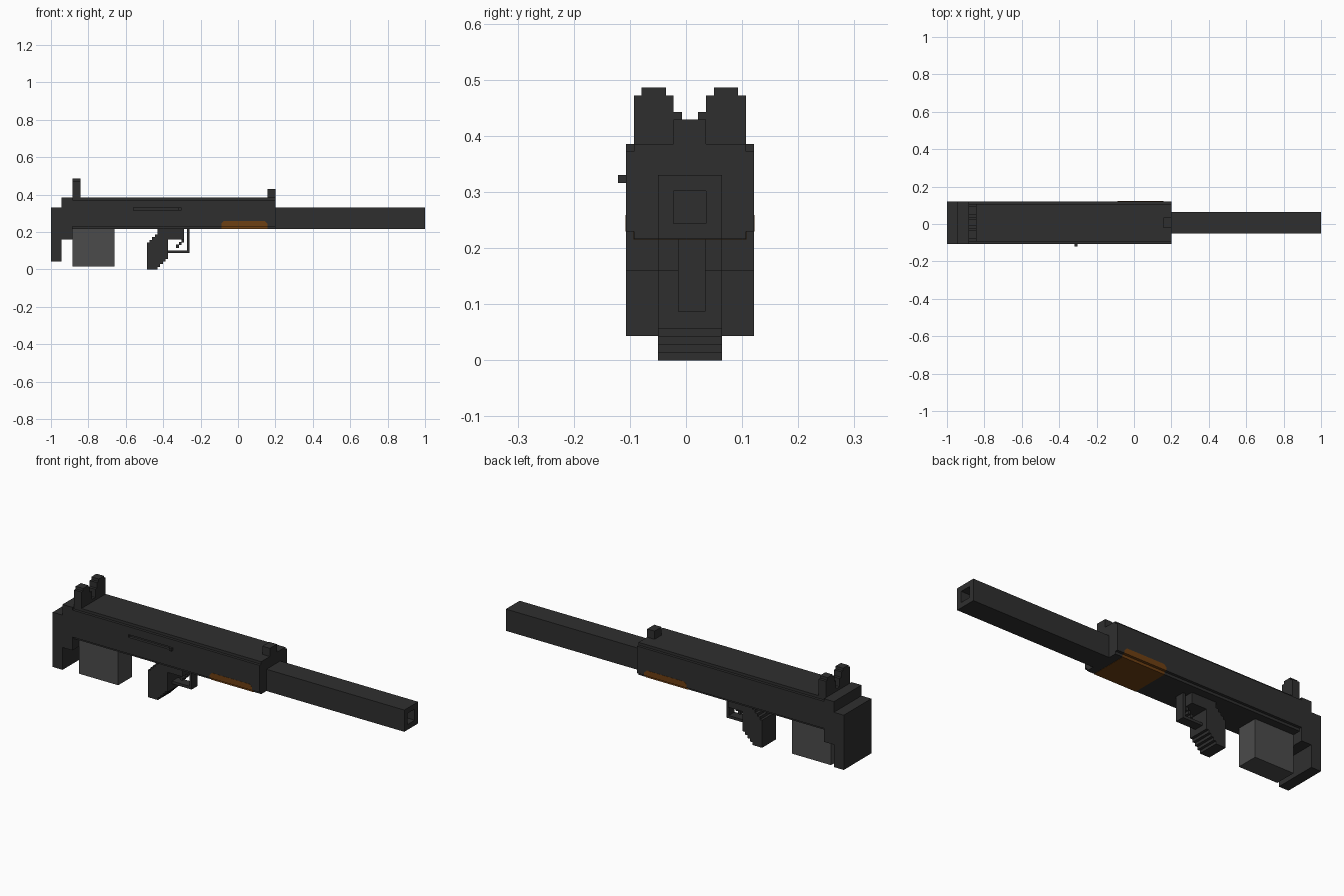
import bpy, bmesh

if "Cube" in bpy.data.objects:
    bpy.data.objects.remove(bpy.data.objects["Cube"])


def material(name, rgb):
    m = bpy.data.materials.new(name)
    m.diffuse_color = (*rgb, 1)
    m.use_nodes = True
    m.node_tree.nodes["Principled BSDF"].inputs["Base Color"].default_value = m.diffuse_color
    return m


DARK = material("dark_gunmetal", (0.028, 0.028, 0.028))
GREY = material("mid_grey", (0.07, 0.07, 0.07))
BROWN = material("brown_wood", (0.155, 0.05, 0.006))


def prism(name, pts, lo, hi, axis, mat=DARK):
    """Extrude a profile along 'x' (pts are y,z) or 'y' (pts are x,z)."""
    bm = bmesh.new()
    place = (lambda p, t: (t, *p)) if axis == 'x' else (lambda p, t: (p[0], t, p[1]))
    face = bm.faces.new([bm.verts.new(place(p, lo)) for p in pts])
    ext = bmesh.ops.extrude_face_region(bm, geom=[face])
    vec = (hi - lo, 0, 0) if axis == 'x' else (0, hi - lo, 0)
    bmesh.ops.translate(bm, vec=vec,
                        verts=[v for v in ext["geom"] if isinstance(v, bmesh.types.BMVert)])
    bmesh.ops.recalc_face_normals(bm, faces=bm.faces)
    me = bpy.data.meshes.new(name)
    bm.to_mesh(me)
    bm.free()
    me.materials.append(mat)
    ob = bpy.data.objects.new(name, me)
    bpy.context.collection.objects.link(ob)
    return ob


def box(name, x, y, z, mat=DARK):
    return prism(name, [(x[0], z[0]), (x[1], z[0]), (x[1], z[1]), (x[0], z[1])],
                 y[0], y[1], 'y', mat)


def cut(target, x, y, z):
    c = box(target.name + "_cutter", x, y, z)
    c.hide_render = True
    c.hide_viewport = True
    c.display_type = 'WIRE'
    mod = target.modifiers.new("cut", 'BOOLEAN')
    mod.operation = 'DIFFERENCE'
    mod.solver = 'EXACT'
    mod.object = c


WIDE, NARROW, SLIM = (-0.107, 0.121), (-0.093, 0.107), (-0.05, 0.064)
MID = 0.007


def stepped(z0, z1, z2, z3, e=0.0):
    """Cross-section with notched corners."""
    a, b = WIDE[0] - e, WIDE[1] + e
    c, d = NARROW[0] - e, NARROW[1] + e
    return [(c, z0), (d, z0), (d, z1), (b, z1), (b, z2), (d, z2),
            (d, z3), (c, z3), (c, z2), (a, z2), (a, z1), (c, z1)]


# receiver with bolt slot and charging handle
receiver = prism("receiver", stepped(0.216, 0.23, 0.372, 0.386), -0.886, 0.2, 'x')
cut(receiver, (-0.56, -0.303), (-0.2, -0.093), (0.316, 0.33))
box("charging_handle", (-0.317, -0.303), (-0.121, -0.092), (0.316, 0.33))

# stock and butt plate as one stepped profile
prism("stock", [(-1, 0.043), (-0.943, 0.043), (-0.943, 0.16), (-0.886, 0.16),
                (-0.886, 0.386), (-0.943, 0.386), (-0.943, 0.33), (-1, 0.33)],
      *WIDE, 'y')

# barrel shroud with square bore
barrel = box("barrel", (0.2, 1), SLIM, (0.216, 0.33))
cut(barrel, (0.8, 1.1), (MID - 0.029, MID + 0.029), (0.244, 0.302))

# magazine
box("magazine", (-0.886, -0.66), SLIM, (0.016, 0.217), GREY)

# wooden handguard inlay, a hair proud of the receiver
prism("handguard_side", [(-0.089, 0.2295), (0.157, 0.2295), (0.157, 0.245), (0.143, 0.259),
                         (-0.075, 0.259), (-0.089, 0.245)],
      WIDE[0] - 0.001, WIDE[1] + 0.001, 'y', BROWN)
box("handguard_bottom", (-0.089, 0.157), (NARROW[0] - 0.001, NARROW[1] + 0.001),
    (0.215, 0.231), BROWN)

# pistol grip: stair-stepped front and back edges
S = 0.0143
pts = [(-0.486, 0)]
for i in range(4):
    x = -0.43 + i * S
    pts += [(x, i * S), (x, (i + 1) * S)]
pts += [(-0.373, 4 * S), (-0.373, 0.16), (-0.288, 0.16), (-0.288, 0.217)]
for i in range(4):
    x = -0.43 - i * S
    pts += [(x, 0.217 if i == 0 else 0.201 - i * S), (x, 0.187 - i * S)]
pts.append((-0.486, 0.144))
prism("pistol_grip", pts, *SLIM, 'y')

# trigger steps and trigger guard
for i in range(3):
    x = -0.288 - i * S
    box(f"trigger_{i + 1}", (x - S, x), (-0.007, 0.021),
        (0.144 - i * S, 0.162 - i * S))
prism("trigger_guard", [(-0.38, 0.087), (-0.259, 0.087), (-0.259, 0.217), (-0.273, 0.217),
                        (-0.273, 0.101), (-0.38, 0.101)], MID - 0.021, MID + 0.028, 'y')

# sights: mirrored rear ears and a front post
half = [(0.1, 0.386), (0.1, 0.472), (0.086, 0.472), (0.086, 0.486), (0.043, 0.486),
        (0.043, 0.472), (0.029, 0.472), (0.029, 0.443), (0.0143, 0.443), (0.0143, 0.4), (0, 0.4),
        (0, 0.386)]
for name, s in (("rear_sight_left", -1), ("rear_sight_right", 1)):
    prism(name, [(MID + s * y, z) for y, z in half], -0.886, -0.843, 'x')
box("front_sight", (0.157, 0.2), (MID - 0.029, MID + 0.029), (0.386, 0.429))
